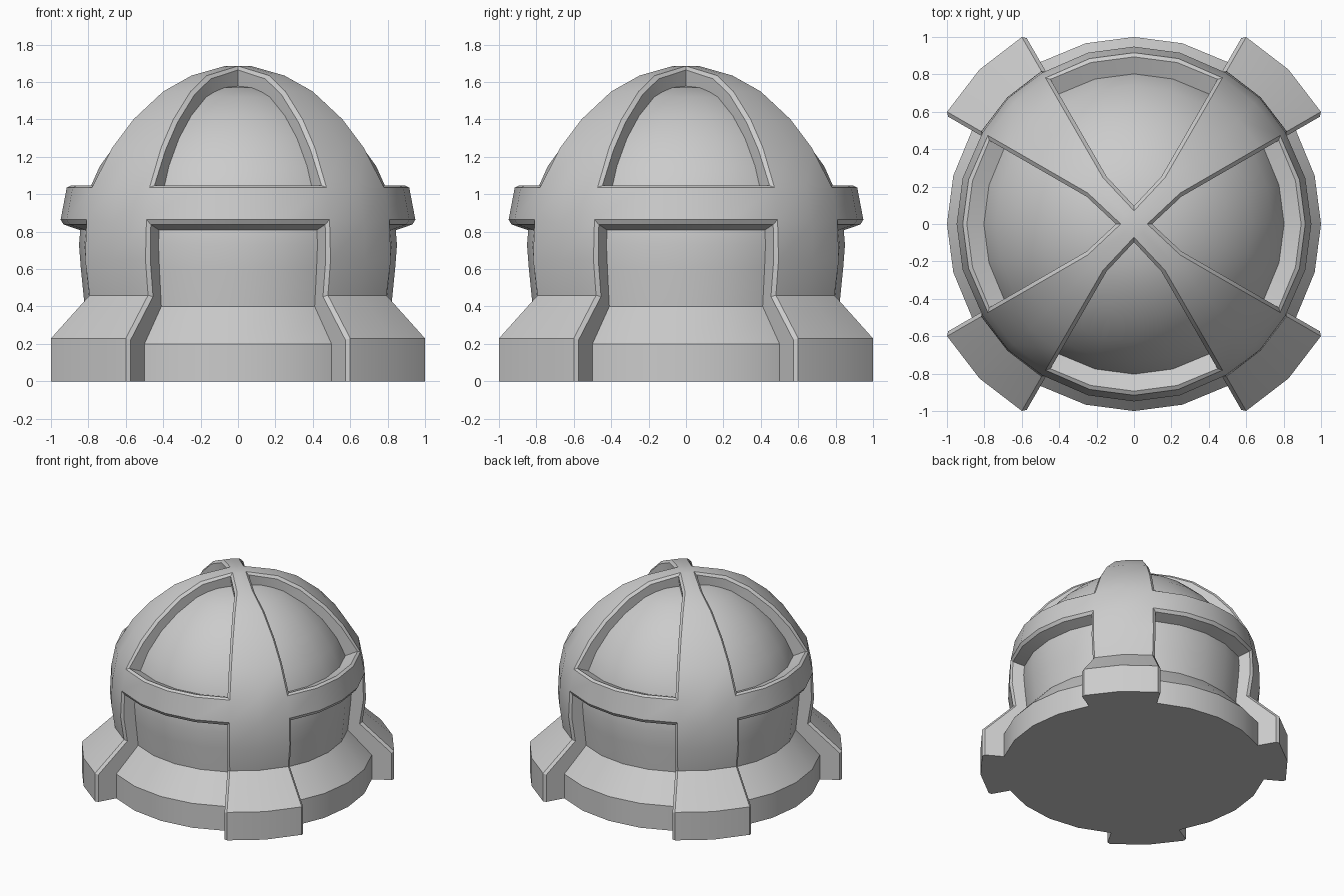
import bpy, bmesh, math

if "Cube" in bpy.data.objects:
    bpy.data.objects.remove(bpy.data.objects["Cube"])

SIDES = 24


def ring_point(r, z, j):
    a = 2 * math.pi * j / SIDES
    return (r * math.cos(a), r * math.sin(a), z)


def finish(bm, name):
    bmesh.ops.recalc_face_normals(bm, faces=bm.faces)
    mesh = bpy.data.meshes.new(name)
    bm.to_mesh(mesh)
    bm.free()
    obj = bpy.data.objects.new(name, mesh)
    bpy.context.collection.objects.link(obj)
    bpy.ops.object.select_all(action='DESELECT')
    obj.select_set(True)
    bpy.context.view_layer.objects.active = obj
    bpy.ops.object.shade_smooth_by_angle(angle=math.radians(30))
    return obj


# Core: flared foot with a round globe on top
core = [(1, 0), (1, .2), (.82, .4), (.84, .6), (.85, .73), (.84, .85),
        (.806, 1.0), (.739, 1.15), (.63, 1.3), (.5, 1.42), (.34, 1.52), (.18, 1.57)]
bm = bmesh.new()
rings = [[bm.verts.new(ring_point(r, z, j)) for j in range(SIDES)] for r, z in core]
for lo, hi in zip(rings, rings[1:]):
    for j in range(SIDES):
        k = (j + 1) % SIDES
        bm.faces.new((lo[j], lo[k], hi[k], hi[j]))
bm.faces.new(rings[0])
tip = bm.verts.new((0, 0, 1.585))
for j in range(SIDES):
    bm.faces.new((rings[-1][j], rings[-1][(j + 1) % SIDES], tip))
finish(bm, "globe_core")

# Cage: four diagonal ribs, a full band and a diamond hub, as one thick shell
outer = [(1.168, 0), (1.168, .23), (.93, .46), (.958, .65), (.952, .845), (.912, 1.055),
         (.79, 1.25), (.66, 1.4), (.475, 1.55), (.30, 1.635), (.10, 1.685), (0, 1.687)]
inner = [(.95, 0), (.95, .18), (.78, .4), (.80, .65), (.82, .80), (.785, 1.0),
         (.69, 1.18), (.56, 1.34), (.38, 1.47), (.24, 1.53), (.08, 1.56), (0, 1.56)]
BAND_ROW = 4
TOP = len(outer) - 1
HUB = TOP - 1


def key(i, j):
    if i == TOP:
        return (TOP, 0)
    if i == HUB:
        return (HUB, (j + {2: -2, 3: 0, 4: 2}[j % 6]) % SIDES)
    return (i, j % SIDES)


bm = bmesh.new()
pairs = {}


def pair(k):
    if k not in pairs:
        i, j = k
        s = math.sqrt(.5) if i == HUB and j % 6 == 3 else 1
        pairs[k] = [bm.verts.new(ring_point(p[i][0] * s, p[i][1], j)) for p in (outer, inner)]
    return pairs[k]


edges = set()
for i in range(TOP):
    for j in range(SIDES):
        if i != BAND_ROW and j % 6 not in (2, 3):
            continue
        ks = list(dict.fromkeys([key(i, j), key(i, j + 1), key(i + 1, j + 1), key(i + 1, j)]))
        bm.faces.new([pair(k)[0] for k in ks])
        bm.faces.new([pair(k)[1] for k in reversed(ks)])
        edges.update(zip(ks, ks[1:] + ks[:1]))

# Window walls along every open border, with a small chamfer on the outer rim
rim = []
for a, b in edges:
    if (b, a) not in edges:
        bm.faces.new((pair(b)[0], pair(a)[0], pair(a)[1], pair(b)[1]))
        if a[0] or b[0]:
            rim.append(bm.edges.get((pair(a)[0], pair(b)[0])))
bmesh.ops.recalc_face_normals(bm, faces=bm.faces)
bmesh.ops.bevel(bm, geom=rim, offset=.02, offset_type='OFFSET', segments=1,
                profile=.5, affect='EDGES', clamp_overlap=True)
finish(bm, "rib_cage")
